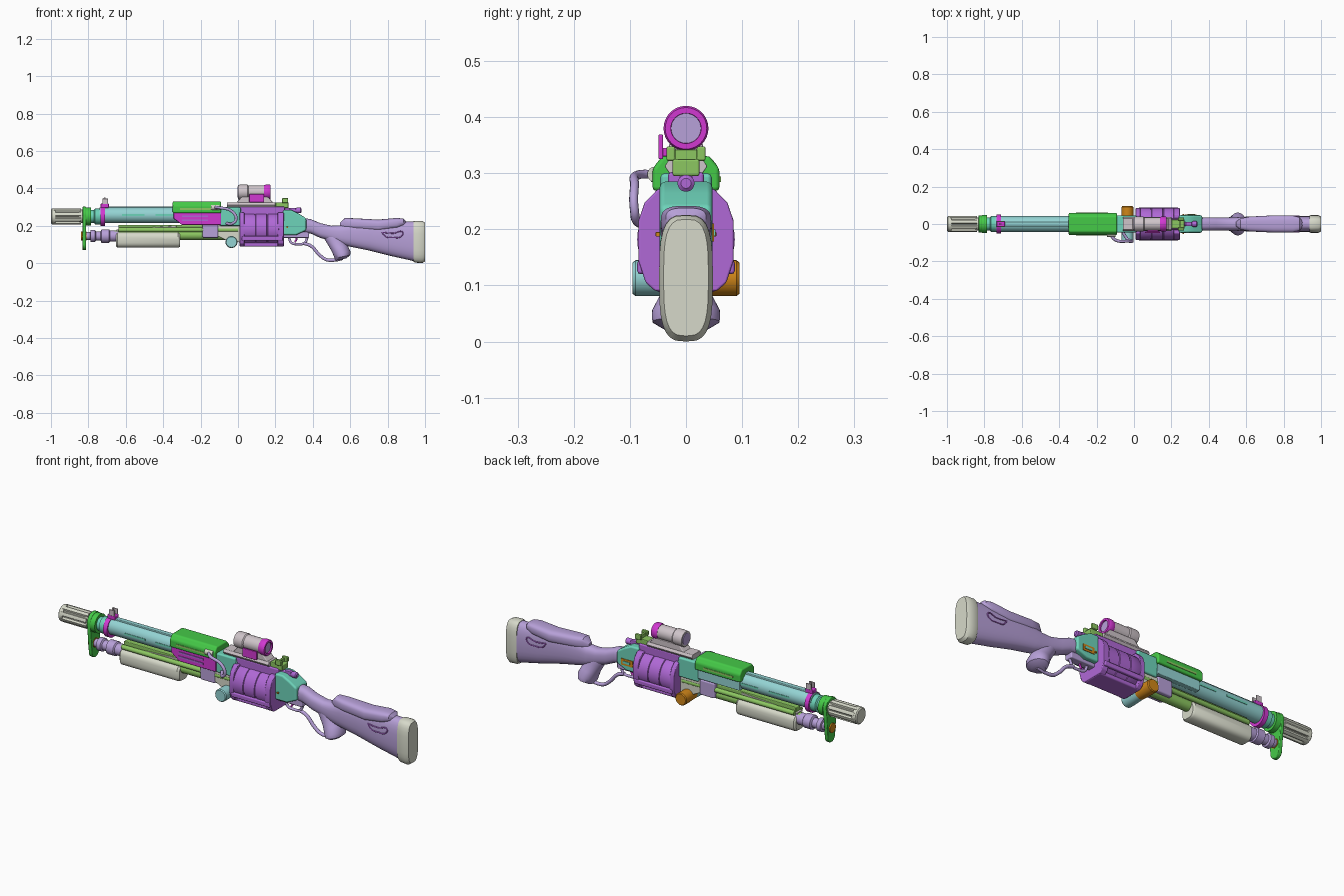
import bpy, bmesh, math
from mathutils import Vector

cube = bpy.data.objects.get("Cube")
if cube:
    bpy.data.objects.remove(cube, do_unlink=True)


def material(name, rgb):
    lin = [(c / 12.92 if c < 0.04 else ((c + 0.055) / 1.055) ** 2.4) for c in rgb] + [1]
    m = bpy.data.materials.new(name)
    m.use_nodes = True
    m.diffuse_color = lin
    m.node_tree.nodes["Principled BSDF"].inputs["Base Color"].default_value = lin
    return m


LAVENDER = material("lavender", (.72, .63, .85))
PURPLE = material("purple", (.69, .41, .84))
TEAL = material("teal", (.43, .83, .73))
AQUA = material("pale aqua", (.58, .83, .83))
GREEN = material("bright green", (.27, .79, .28))
OLIVE = material("leaf green", (.55, .78, .38))
MAGENTA = material("magenta", (.82, .22, .82))
BONE = material("bone", (.84, .85, .79))
GREY = material("warm grey", (.81, .77, .79))
ORANGE = material("orange", (.82, .53, .10))


def finish(name, bm, mat, bevel=0, segments=2):
    bmesh.ops.recalc_face_normals(bm, faces=bm.faces)
    me = bpy.data.meshes.new(name)
    bm.to_mesh(me)
    bm.free()
    me.materials.append(mat)
    for p in me.polygons:
        p.use_smooth = True
    me.set_sharp_from_angle(angle=math.radians(35))
    ob = bpy.data.objects.new(name, me)
    bpy.context.collection.objects.link(ob)
    if bevel:
        b = ob.modifiers.new("Bevel", "BEVEL")
        b.width, b.segments, b.limit_method = bevel, segments, "ANGLE"
        b.harden_normals = True
    return ob


def loft(name, rings, mat, bevel=0):
    """Skin a list of equal-length closed rings and cap both ends."""
    bm = bmesh.new()
    rows = [[bm.verts.new(p) for p in r] for r in rings]
    n = len(rows[0])
    for a, b in zip(rows, rows[1:]):
        for i in range(n):
            bm.faces.new((a[i], a[(i + 1) % n], b[(i + 1) % n], b[i]))
    bm.faces.new(rows[0])
    bm.faces.new(rows[-1])
    return finish(name, bm, mat, bevel)


def lathe(name, profile, z, mat, y=0, sides=32):
    """Turn (x, radius) pairs around an axis parallel to x."""
    turns = [2 * math.pi * i / sides for i in range(sides)]
    return loft(name, [[(x, y + r * math.cos(t), z + r * math.sin(t)) for t in turns]
                       for x, r in profile], mat)


def box(name, x, y, z, mat, bevel=.004):
    """Box from (min, max) pairs."""
    ring = [(x[0], z[0]), (x[1], z[0]), (x[1], z[1]), (x[0], z[1])]
    return prism(name, ring, y, mat, bevel)


def prism(name, outline, y, mat, bevel=.004):
    """Side outline in (x, z), extruded across y."""
    return loft(name, [[(a, v, c) for a, c in outline] for v in y], mat, bevel)


def section(name, outline, x, mat, bevel=.004):
    """Cross-section in (y, z), extruded along x."""
    return loft(name, [[(v, a, c) for a, c in outline] for v in x], mat, bevel)


def pipe(name, points, radius, mat):
    cu = bpy.data.curves.new(name, "CURVE")
    cu.dimensions, cu.bevel_depth, cu.bevel_resolution = "3D", radius, 3
    cu.use_fill_caps = True
    s = cu.splines.new("BEZIER")
    s.bezier_points.add(len(points) - 1)
    for p, co in zip(s.bezier_points, points):
        p.co = co
        p.handle_left_type = p.handle_right_type = "AUTO"
    cu.materials.append(mat)
    ob = bpy.data.objects.new(name, cu)
    bpy.context.collection.objects.link(ob)


def oval(power=2.6, sides=28):
    """Unit superellipse."""
    for i in range(sides):
        t = 2 * math.pi * i / sides
        c, s = math.cos(t), math.sin(t)
        yield (math.copysign(abs(c) ** (2 / power), c), math.copysign(abs(s) ** (2 / power), s))


def body(name, stations, mat, power=2.6):
    """Loft of ovals; station = x, top, bottom, half width."""
    return loft(name, [[(x, w * a, (t + b) / 2 + (t - b) / 2 * c) for a, c in oval(power)]
                       for x, t, b, w in stations], mat)


# Fluted muzzle and barrel
flutes = []
for i in range(48):
    r = .034 if i % 6 in (0, 1) else .043
    t = math.tau * i / 48
    flutes.append((r * math.cos(t), .25 + r * math.sin(t)))
section("muzzle_brake", flutes, (-.985, -.84), BONE, 0)
lathe("muzzle_crown", [(-1, .036), (-.995, .042), (-.975, .042), (-.975, .02), (-1, .02)], .25, BONE)
lathe("muzzle_base", [(-.85, .036), (-.81, .036)], .25, BONE)
lathe("barrel_collar", [(-.82, .034), (-.81, .042), (-.795, .042), (-.79, .034), (-.77, .034),
                        (-.765, .042), (-.72, .042)], .25, TEAL)
lathe("barrel", [(-.74, .042), (.02, .042)], .257, AQUA)
box("barrel_rib", (-.7, -.1), (-.013, .013), (.29, .304), AQUA)
for s in (-1, 1):
    for x in (-.62, -.44):
        box("barrel_side_slot", (x, x + .12), (s * .0415 - .002, s * .0415 + .002), (.252, .262), TEAL, 0)

# Front sight
lathe("front_sight_band", [(-.735, .051), (-.712, .051)], .25, MAGENTA)
box("front_sight_base", (-.735, -.69), (-.016, .016), (.295, .318), MAGENTA)
for s in (-1, 1):
    box("front_sight_wing", (-.725, -.695), (s * .013 - .003, s * .013 + .003), (.315, .345), GREY, .002)
box("front_sight_post", (-.718, -.708), (-.003, .003), (.315, .35), GREY, .001)

# Bracket joining barrel and lower tube
bracket = [(.046 * math.cos(t), .256 + .046 * math.sin(t)) for t in [math.pi * i / 12 for i in range(13)]]
bracket += [(-.03 + .03 * (1 - math.cos(t)), .10 - .03 * math.sin(t)) for t in [math.pi * i / 12 for i in range(13)]]
section("muzzle_bracket", bracket, (-.832, -.812), GREEN)
lathe("bracket_ring", [(-.812, .048), (-.785, .048)], .25, GREEN)
lathe("tube_end_plug", [(-.839, .024), (-.81, .024)], .145, ORANGE)

# Lower tube, guide rods and pump grip
lathe("tube_cap", [(-.815, .02), (-.79, .022), (-.788, .033), (-.765, .033), (-.76, .025), (-.735, .025),
                   (-.73, .036), (-.69, .036), (-.685, .03), (-.64, .03)], .145, LAVENDER)
lathe("magazine_tube", [(-.66, .026), (.02, .026)], .15, OLIVE)
for s in (-1, 1):
    lathe("guide_rod", [(-.64, .012), (0, .012)], .178, OLIVE, y=s * .026, sides=16)
box("guide_spine", (-.64, -.02), (-.018, .018), (.17, .205), OLIVE)
prism("pump_top_strip", [(-.65, .172), (-.33, .19), (-.33, .2), (-.65, .18)], (-.022, .022), BONE, .002)
body("pump_grip", [(-.652, .16, .09, .034), (-.644, .167, .083, .043), (-.32, .167, .083, .043),
                   (-.31, .16, .088, .036)], BONE, 3)
box("tube_clamp", (-.19, -.105), (-.04, .04), (.135, .215), LAVENDER, .008)
prism("tube_support", [(-.11, .205), (.02, .215), (.02, .11), (-.06, .12), (-.11, .145)], (-.035, .035), BONE)

# Handguard, with a panel on one side
guard = [(-.06, .268), (-.06, .308), (-.042, .331), (.042, .331), (.06, .308), (.06, .268)]
section("handguard", guard, (-.35, -.09), GREEN, .008)
for s in (-1, 1):
    box("handguard_slot", (-.31, -.14), (s * .06 - .002, s * .06 + .002), (.284, .294), OLIVE, 0)
prism("handguard_panel", [(-.345, .27), (-.09, .27), (-.09, .205), (-.3, .205), (-.345, .24)],
      (-.054, -.02), MAGENTA)
for z in (.225, .247):
    box("panel_slot", (-.3, -.16), (-.057, -.053), (z, z + .009), PURPLE, 0)
box("barrel_side_rail", (-.34, -.1), (.02, .048), (.22, .27), AQUA)

# Front of receiver with side hoop and cross knob
box("receiver_front", (-.1, .015), (-.046, .046), (.2, .3), TEAL, .008)
pipe("side_hoop", [(-.13, -.05, .298), (-.1, -.085, .297), (-.03, -.092, .275), (-.01, -.092, .235),
                   (-.03, -.085, .212), (-.06, -.045, .212)], .008, LAVENDER)
lathe("hoop_socket", [(-.145, .014), (-.1, .014)], .298, BONE, y=-.055, sides=16)
for name, s, mat in (("cross_knob_right", -1, AQUA), ("cross_knob_left", 1, ORANGE)):
    rings = [[(-.035 + r * math.cos(i * math.tau / 28), s * y, .113 + r * math.sin(i * math.tau / 28))
              for i in range(28)] for y, r in ((0, .03), (.05, .032), (.09, .032), (.095, .028))]
    loft(name, rings, mat)

# Drum and its frame
drum = [(.02, .08)]
for i in range(3):
    x = .03 + i * .065
    drum += [(x, .087), (x + .057, .087), (x + .059, .083), (x + .063, .083)]
lathe("drum", drum + [(.225, .08)], .182, PURPLE, sides=40)
half = [(.05, .272), (.074, .247), (.085, .215), (.085, .145), (.072, .105), (.055, .09)]
frame = half + [(-y, z) for y, z in reversed(half)]
section("drum_frame_front", frame, (.008, .034), PURPLE)
section("drum_frame_rear", frame, (.212, .245), PURPLE)
box("drum_tray", (.01, .243), (-.055, .055), (.088, .11), PURPLE, .008)
for s in (-1, 1):
    box("drum_side_bar", (.02, .24), (s * .078 - .009, s * .078 + .009), (.12, .145), PURPLE, .006)
box("top_strap", (0, .25), (-.032, .032), (.255, .302), PURPLE, .006)

# Rear of receiver
prism("receiver_rear", [(.24, .285), (.285, .285), (.325, .265), (.365, .24), (.365, .175), (.31, .15),
                        (.24, .15)], (-.047, .047), TEAL, .01)
box("loading_gate", (.27, .335), (.046, .05), (.178, .21), ORANGE, 0)
box("gate_notch", (.285, .325), (.05, .053), (.188, .2), TEAL, 0)
for s in (-1, 1):
    box("receiver_pin", (.258, .267), (s * .05 - .004, s * .05 + .004), (.187, .195), ORANGE, .001)
box("lower_tang", (.24, .38), (-.022, .022), (.135, .168), LAVENDER, .006)
box("hammer", (.275, .31), (-.012, .012), (.27, .296), PURPLE)
lathe("bolt_knob", [(.25, .012), (.31, .012), (.315, .015), (.335, .015), (.34, .009)], .282, PURPLE)

# Trigger and lever loop
pipe("trigger", [(.305, 0, .15), (.313, 0, .13), (.304, 0, .113)], .005, MAGENTA)
pipe("trigger_guard", [(.272, 0, .14), (.285, 0, .11), (.32, 0, .102), (.355, 0, .108), (.372, 0, .14)],
     .007, LAVENDER)
pipe("lever_loop", [(.35, 0, .107), (.39, 0, .092), (.435, 0, .045), (.47, 0, .02), (.51, 0, .016),
                    (.56, 0, .025)], .009, LAVENDER)

# Stock, grip and cheek rest
body("stock", [(.345, .242, .165, .034), (.39, .235, .158, .035), (.44, .214, .135, .034),
               (.5, .2, .12, .034), (.55, .203, .1, .036), (.6, .218, .088, .039),
               (.7, .225, .068, .041), (.82, .225, .038, .043), (.945, .222, .01, .042)], LAVENDER)
grip = []
for x, z, rx, ry in ((.48, .17, .04, .028), (.515, .125, .045, .034), (.54, .085, .046, .045),
                     (.555, .055, .046, .061), (.558, .035, .042, .06), (.55, .02, .03, .035)):
    grip.append([(x + rx * a, ry * b, z + .2 * rx * a) for a, b in oval(2)])
loft("grip", grip, LAVENDER)
body("cheek_rest", [(.545, .215, .19, .012), (.57, .242, .185, .03), (.62, .24, .18, .04),
                    (.75, .233, .17, .046), (.85, .242, .185, .045), (.885, .238, .2, .036),
                    (.9, .222, .21, .015)], LAVENDER, 3)
for s in (-1, 1):
    pipe("stock_inlay", [(.77, s * .042, .165), (.79, s * .043, .142), (.83, s * .043, .137),
                         (.87, s * .043, .142), (.88, s * .043, .165), (.83, s * .043, .16),
                         (.77, s * .042, .165)], .003, PURPLE)
body("butt_pad", [(.938, .224, .008, .044), (.948, .226, .003, .048), (.985, .225, 0, .048),
                  (1, .218, .01, .04)], BONE, 3.2)

# Optic and rail
section("optic_rail", [(-.026, .295), (-.038, .312), (-.03, .325), (.03, .325), (.038, .312), (.026, .295)],
        (-.06, .2), GREY, .002)
prism("optic_mount", [(-.01, .322), (.19, .322), (.16, .355), (.02, .355)], (-.03, .03), GREY)
box("optic_side_plate", (.06, .14), (-.049, -.041), (.325, .369), MAGENTA, .002)
box("optic_side_arm", (.07, .13), (-.043, -.02), (.33, .345), MAGENTA, .002)
lathe("optic_tube", [(0, .026), (0, .038), (.01, .04), (.05, .04), (.055, .036), (.15, .036)], .38, GREY)
lathe("optic_eyepiece", [(.14, .037), (.148, .04), (.17, .04), (.175, .037), (.175, .027), (.16, .026)],
      .38, MAGENTA)
lathe("rear_lens", [(.15, .028), (.168, .028)], .38, LAVENDER)
lathe("front_lens", [(-.003, .029), (.005, .029)], .38, LAVENDER)

# Rear sight
box("rear_sight_base", (.2, .27), (-.024, .024), (.295, .325), OLIVE)
for s in (-1, 1):
    box("rear_sight_ear", (.235, .268), (s * .027 - .008, s * .027 + .008), (.322, .348), OLIVE, .004)
box("rear_sight_leaf", (.24, .252), (-.02, .02), (.32, .342), OLIVE, .002)
